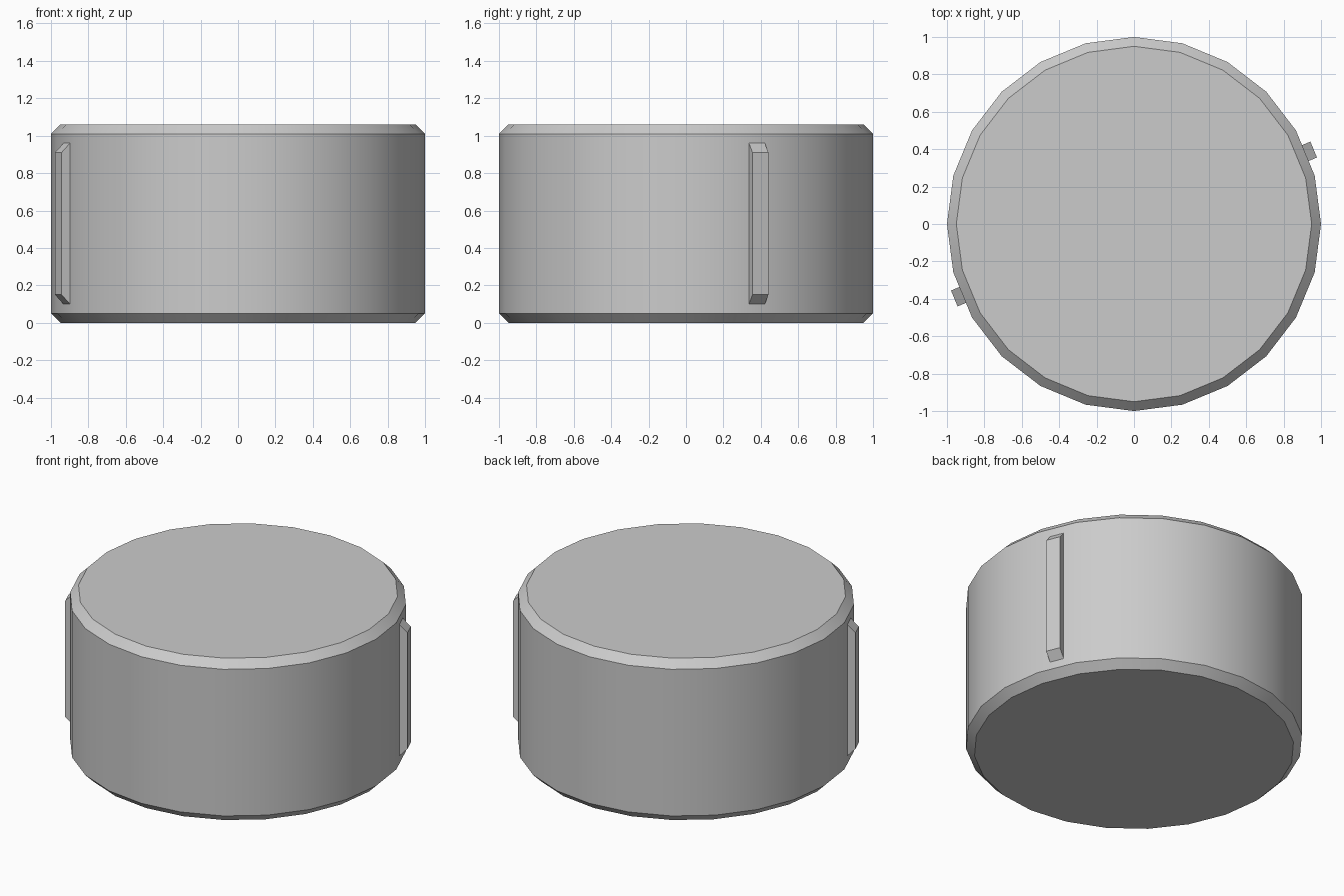
import bpy, bmesh, math

if "Cube" in bpy.data.objects:
    bpy.data.objects.remove(bpy.data.objects["Cube"])

SIDES = 24
HEIGHT = 1.06
CHAMFER = 0.05
FLAT = math.cos(math.pi / SIDES)  # distance from axis to a side face


def make_object(name, bm):
    bmesh.ops.recalc_face_normals(bm, faces=bm.faces)
    mesh = bpy.data.meshes.new(name)
    bm.to_mesh(mesh)
    bm.free()
    obj = bpy.data.objects.new(name, mesh)
    bpy.context.collection.objects.link(obj)
    return obj


# Drum body: chamfered 24-sided cylinder
bm = bmesh.new()
profile = [(1 - CHAMFER, 0), (1, CHAMFER), (1, HEIGHT - CHAMFER), (1 - CHAMFER, HEIGHT)]
rings = []
for r, z in profile:
    rings.append([bm.verts.new((r * math.cos(2 * math.pi * i / SIDES),
                                r * math.sin(2 * math.pi * i / SIDES), z))
                  for i in range(SIDES)])
for low, high in zip(rings, rings[1:]):
    for i in range(SIDES):
        j = (i + 1) % SIDES
        bm.faces.new((low[i], low[j], high[j], high[i]))
bm.faces.new(rings[0][::-1])
bm.faces.new(rings[-1])
body = make_object("drum_body", bm)
bpy.context.view_layer.objects.active = body
body.select_set(True)
bpy.ops.object.shade_smooth_by_angle(angle=math.radians(30))


# Side rib: bar with sloped ends, seated on the middle of a side face
def make_rib(name, angle):
    bm = bmesh.new()
    outline = [(FLAT - 0.01, 0.10), (FLAT, 0.10), (1.04, 0.15),
               (1.04, 0.91), (FLAT, 0.96), (FLAT - 0.01, 0.96)]
    a = [bm.verts.new((r, -0.046, z)) for r, z in outline]
    b = [bm.verts.new((r, 0.046, z)) for r, z in outline]
    bm.faces.new(a)
    bm.faces.new(b[::-1])
    for i in range(len(a)):
        j = (i + 1) % len(a)
        bm.faces.new((a[i], a[j], b[j], b[i]))
    rib = make_object(name, bm)
    rib.rotation_euler.z = angle


make_rib("right_rib", math.radians(22.5))
make_rib("left_rib", math.radians(202.5))
